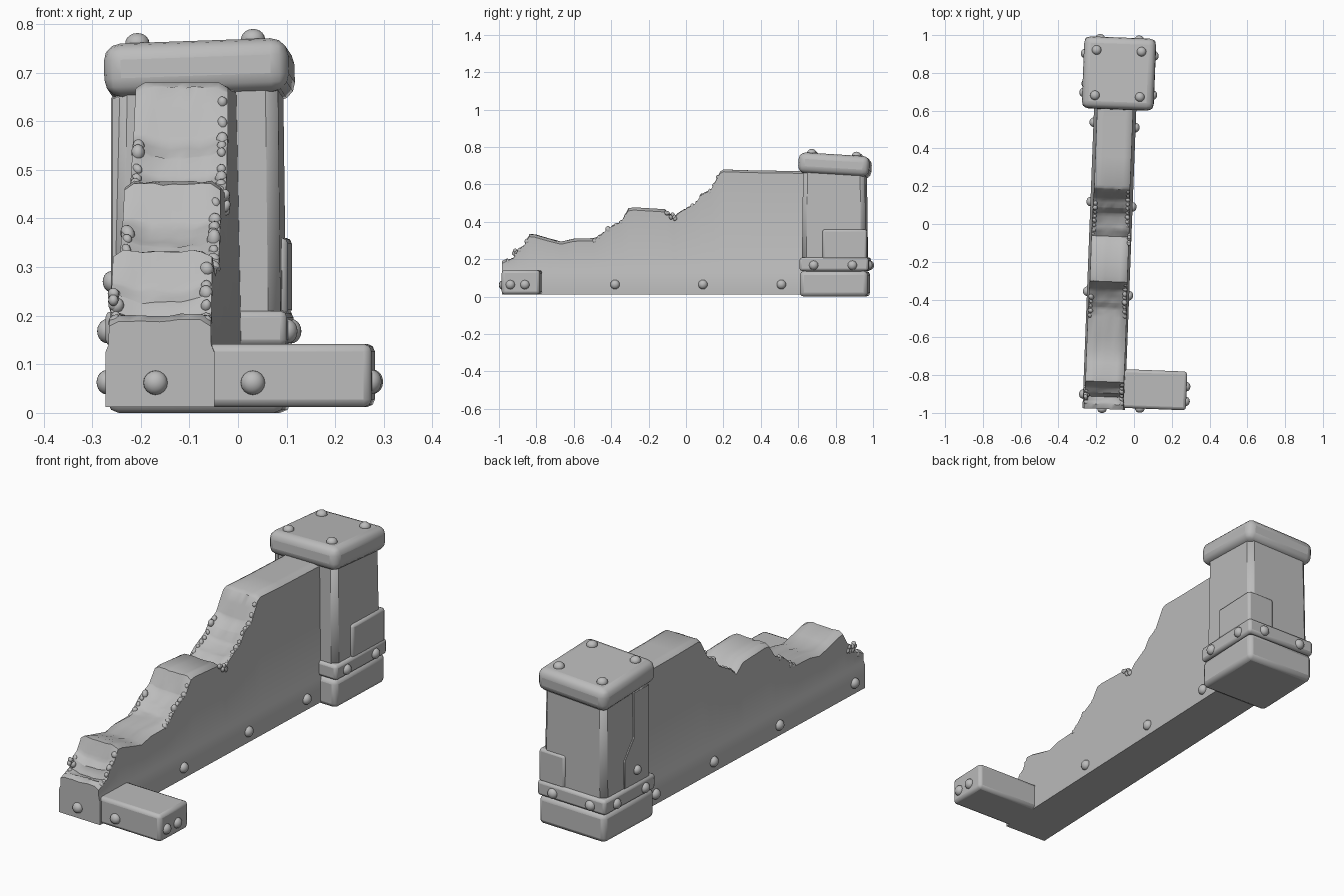
import bpy, bmesh, math, random
from mathutils import Matrix, Vector, Euler

if "Cube" in bpy.data.objects:
    bpy.data.objects.remove(bpy.data.objects["Cube"])

random.seed(4)
stone = bpy.data.materials.new("grey_stone")
stone.diffuse_color = (0.5, 0.5, 0.5, 1)
stone.use_nodes = True
stone.node_tree.nodes["Principled BSDF"].inputs["Base Color"].default_value = stone.diffuse_color

# The whole wall is turned slightly about the vertical axis
TURN = Matrix.Rotation(math.radians(-2.2), 4, 'Z')


def finish(name, bm, local=Matrix(), bevel=0, segments=2, angle=35):
    bmesh.ops.recalc_face_normals(bm, faces=bm.faces[:])
    me = bpy.data.meshes.new(name)
    bm.to_mesh(me)
    bm.free()
    me.materials.append(stone)
    ob = bpy.data.objects.new(name, me)
    bpy.context.collection.objects.link(ob)
    ob.matrix_world = TURN @ local
    if bevel:
        mod = ob.modifiers.new("bevel", 'BEVEL')
        mod.width, mod.segments = bevel, segments
        mod.limit_method, mod.angle_limit = 'ANGLE', math.radians(30)
    bpy.ops.object.select_all(action='DESELECT')
    ob.select_set(True)
    bpy.context.view_layer.objects.active = ob
    bpy.ops.object.shade_smooth_by_angle(angle=math.radians(angle))
    return ob


def box(name, x, y, z, bevel=0.02, segments=2, taper=1.0, tilt=(0, 0)):
    bm = bmesh.new()
    bmesh.ops.create_cube(bm, size=1)
    size = Vector((x[1] - x[0], y[1] - y[0], z[1] - z[0]))
    for v in bm.verts:
        k = taper if v.co.z > 0 else 1
        v.co = Vector((v.co.x * size.x * k, v.co.y * size.y * k, v.co.z * size.z))
    rot = Euler((math.radians(tilt[0]), math.radians(tilt[1]), 0)).to_matrix().to_4x4()
    mid = Vector((sum(x) / 2, sum(y) / 2, sum(z) / 2))
    return finish(name, bm, Matrix.Translation(mid) @ rot, bevel, segments)


def bolt(name, pos, normal, r=0.025):
    bm = bmesh.new()
    bmesh.ops.create_uvsphere(bm, u_segments=16, v_segments=10, radius=r)
    for v in bm.verts:
        v.co.z *= 0.85
    rot = Vector(normal).to_track_quat('Z', 'Y').to_matrix().to_4x4()
    finish(name, bm, Matrix.Translation(pos) @ rot, angle=60)


# Broken wall: outline of the crest as (y, z)
CREST = [(-0.985, 0.19), (-0.92, 0.22), (-0.90, 0.26), (-0.87, 0.28), (-0.84, 0.333),
         (-0.81, 0.33), (-0.74, 0.31), (-0.67, 0.292), (-0.60, 0.308), (-0.50, 0.31),
         (-0.45, 0.345), (-0.42, 0.375), (-0.35, 0.41), (-0.31, 0.47), (-0.28, 0.475),
         (-0.12, 0.465), (-0.07, 0.425), (-0.03, 0.465), (0.05, 0.51), (0.08, 0.555),
         (0.13, 0.58), (0.18, 0.67), (0.20, 0.68), (0.35, 0.675), (0.70, 0.67)]
SLOPES = [(-0.96, -0.84), (-0.50, -0.31), (-0.07, 0.185)]
CX = -0.123


def crest(y):
    for (a, za), (b, zb) in zip(CREST, CREST[1:]):
        if y <= b:
            return za + (zb - za) * max(0, (y - a) / (b - a))
    return CREST[-1][1]


def half_width(z):
    return 0.112 - max(0, z - 0.13) * 0.02 - (0.006 if z > 0.13 else 0)


def dish(y, u):
    """Depth of the scooped break on each slope."""
    d = 0
    for a, b in SLOPES:
        if a < y < b:
            d = 0.034 * math.sin(math.pi * (y - a) / (b - a))
    return d * (1 - u ** 4)


bm = bmesh.new()
ys = sorted({c[0] for c in CREST} | {a + (b - a) * i / 10 for a, b in SLOPES for i in range(11)})
COLS = 10
rings = []
for y in ys:
    zc = crest(y)
    ring = []
    for z in (0.012, 0.125, 0.14):
        ring.append(bm.verts.new((CX - half_width(z), y, z)))
    for i in range(COLS + 1):
        u = -1 + 2 * i / COLS
        round_off = 0.012 if abs(u) == 1 else 0
        z = zc - dish(y, u) - round_off
        if abs(u) < 1 and y < 0.2:
            z += random.uniform(-0.003, 0.003)
        ring.append(bm.verts.new((CX + u * half_width(zc), y, z)))
    for z in (0.14, 0.125, 0.012):
        ring.append(bm.verts.new((CX + half_width(z), y, z)))
    rings.append(ring)
for r, s in zip(rings, rings[1:]):
    for i in range(len(r)):
        j = (i + 1) % len(r)
        bm.faces.new((r[i], r[j], s[j], s[i]))
bm.faces.new(rings[0])
bm.faces.new(rings[-1])
finish("broken_wall", bm, angle=40)

# Rubble pebbles lining the broken slopes
bm = bmesh.new()


def pebble(pos, r):
    m = Matrix.Translation(pos) @ Euler((random.random() * 3, 0, random.random())).to_matrix().to_4x4()
    m = m @ Matrix.Diagonal((0.8, random.uniform(0.9, 1.25), 0.9, 1))
    bmesh.ops.create_icosphere(bm, subdivisions=2, radius=r, matrix=m)


for (a, b), n in zip(SLOPES, (6, 8, 11)):
    for side in (-1, 1):
        count = n if side > 0 else n - 3
        for i in range(count):
            y = a + (b - a) * (i + 0.5) / n
            z = crest(y) - 0.02
            pebble((CX + side * (half_width(z) - 0.012), y, z), random.uniform(0.011, 0.018))
# Loose clusters in the notch and beside the front step
for i in range(7):
    pebble((CX + 0.1, -0.08 + random.uniform(-0.03, 0.03),
            0.43 + random.uniform(-0.015, 0.02)), 0.012)
    pebble((CX - 0.098, -0.9 + random.uniform(-0.03, 0.03),
            0.24 + random.uniform(-0.02, 0.02)), 0.013)
finish("rubble", bm, angle=60)

# Foot block at the front
box("foot_block", (-0.03, 0.312), (-0.975, -0.77), (0.012, 0.142), 0.016)

# End pillar with base, band and cap
PX, PY = -0.11, 0.793
box("pillar_base", (PX - 0.182, PX + 0.182), (PY - 0.182, PY + 0.182), (0, 0.137), 0.022)
box("pillar_band", (PX - 0.187, PX + 0.187), (PY - 0.183, PY + 0.186), (0.137, 0.21), 0.014)
box("pillar_shaft", (PX - 0.174, PX + 0.174), (PY - 0.172, PY + 0.172), (0.12, 0.69),
    0.025, 1, taper=0.96)
box("pillar_cap", (PX - 0.19, PX + 0.19), (PY - 0.19, PY + 0.19), (0.646, 0.756),
    0.036, 3, tilt=(-3.5, -2))
# Corner patch wrapping the back right edge
box("corner_patch", (PX + 0.04, PX + 0.184), (PY - 0.06, PY + 0.177), (0.2, 0.36), 0.012)

# Angled plate on the left face of the pillar
bm = bmesh.new()
outline = [(-0.15, 0.2), (0.03, 0.2), (0.03, 0.34), (-0.04, 0.43), (-0.04, 0.65), (-0.15, 0.65)]
face = bm.faces.new([bm.verts.new((PX - 0.176, PY + y, z)) for y, z in outline])
ext = bmesh.ops.extrude_face_region(bm, geom=[face])
for v in ext["geom"]:
    if isinstance(v, bmesh.types.BMVert):
        v.co.x += 0.03
finish("side_plate", bm, bevel=0.003, segments=1)
bolt("plate_bolt", (PX - 0.178, PY - 0.06, 0.27), (-1, 0, 0), 0.022)

# Bolts along both sides of the wall
for y in (-0.38, 0.09, 0.51):
    bolt("wall_bolt_right", (CX + 0.112, y, 0.065), (1, 0, 0))
for y in (-0.91, -0.365, 0.11, 0.53):
    bolt("wall_bolt_left", (CX - 0.112, y, 0.063), (-1, 0, 0))
bolt("wall_bolt_front", (-0.132, -0.985, 0.062), (0, -1, 0))

# Bolts on the foot block
bolt("foot_bolt_front", (0.068, -0.976, 0.062), (0, -1, 0))
for y in (-0.928, -0.85):
    bolt("foot_bolt_side", (0.31, y, 0.064), (1, 0, 0))

# Bolts on the band and on top of the cap
for d in (-0.107, 0.1):
    for s in (-1, 1):
        bolt("band_bolt_side", (PX + s * 0.185, PY + d, 0.168), (s, 0, 0))
    bolt("band_bolt_back", (PX + d, PY + 0.184, 0.168), (0, 1, 0))
    for e in (-0.12, 0.12):
        z = 0.757 - e * 0.061 + d * 1.15 * 0.035
        bolt("cap_bolt", (PX + d * 1.15, PY + e, z), (-0.035, 0.061, 1))
